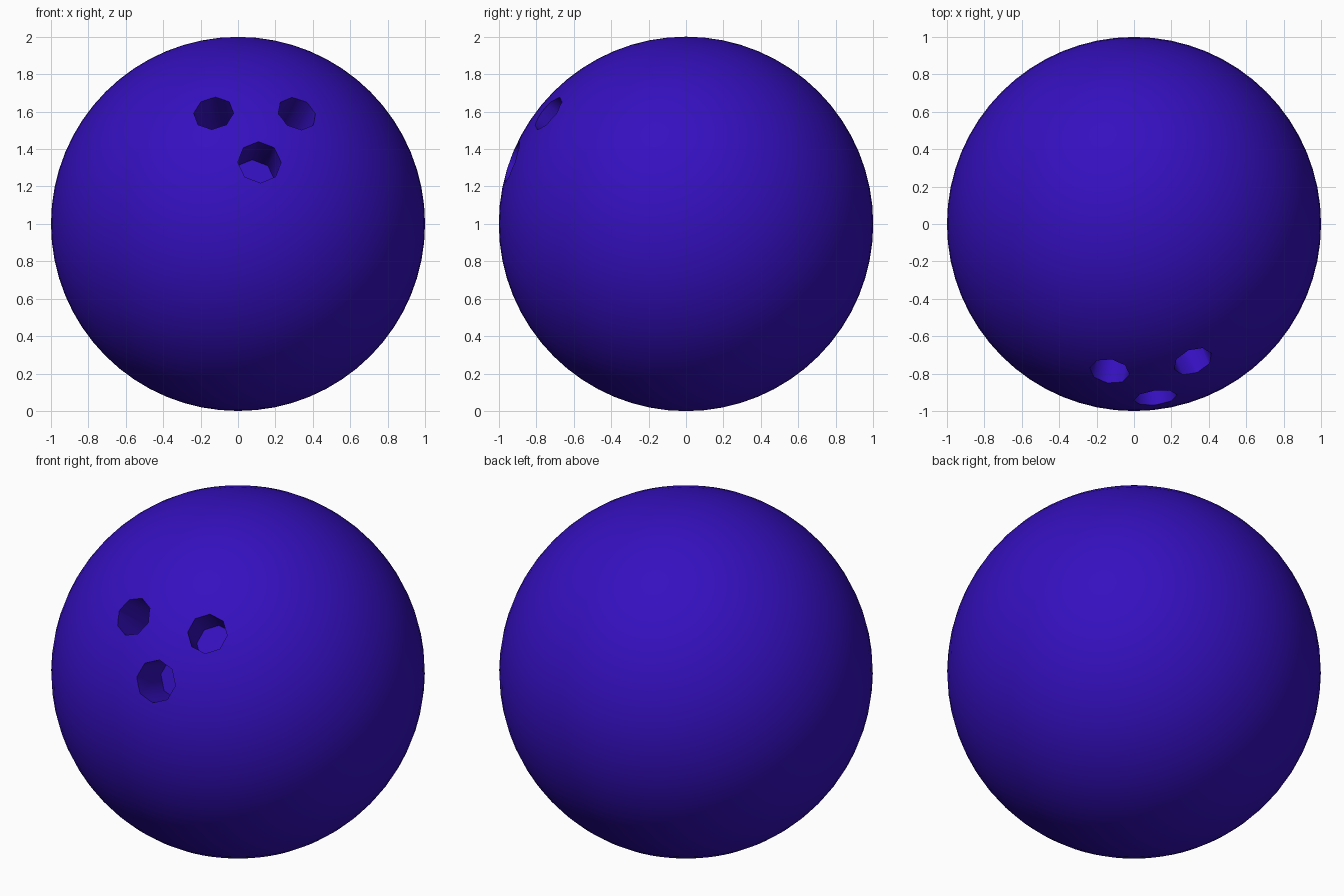
import bpy, math
from mathutils import Vector, Matrix

if "Cube" in bpy.data.objects:
    bpy.data.objects.remove(bpy.data.objects["Cube"])

CENTRE = Vector((0, 0, 1))

mat = bpy.data.materials.new("deep_blue")
mat.diffuse_color = (0.035, 0.005, 0.52, 1)
mat.use_nodes = True
mat.node_tree.nodes["Principled BSDF"].inputs["Base Color"].default_value = mat.diffuse_color

# Ball
bpy.ops.mesh.primitive_uv_sphere_add(segments=64, ring_count=32, radius=1, location=CENTRE)
ball = bpy.context.object
ball.name = "ball"
ball.data.materials.append(mat)

# Eight-sided finger holes, drilled towards the centre
def drill(name, x, y, z, radius, depth):
    axis = (Vector((x, y, z)) - CENTRE).normalized()
    side = Vector((0, 0, 1)).cross(axis).normalized()
    up = axis.cross(side)
    length = depth + 0.2
    bpy.ops.mesh.primitive_cylinder_add(vertices=8, radius=radius, depth=length)
    cutter = bpy.context.object
    cutter.name = name
    cutter.data.materials.append(mat)
    rot = Matrix((side, up, axis)).transposed().to_4x4()
    cutter.matrix_world = Matrix.Translation(CENTRE + axis * (1 - depth + length / 2)) @ rot
    bpy.context.view_layer.update()
    mod = ball.modifiers.new(name, 'BOOLEAN')
    mod.operation = 'DIFFERENCE'
    mod.solver = 'EXACT'
    mod.object = cutter
    bpy.context.view_layer.objects.active = ball
    bpy.ops.object.modifier_apply(modifier=name)
    bpy.data.objects.remove(cutter)

drill("finger_hole_left", -0.13, -0.785, 1.59, 0.108, 0.3)
drill("finger_hole_right", 0.315, -0.735, 1.59, 0.108, 0.3)
drill("thumb_hole", 0.115, -0.93, 1.33, 0.117, 0.3)

# Smooth ball and hole walls, crisp hole rims
bpy.ops.object.select_all(action='DESELECT')
ball.select_set(True)
bpy.context.view_layer.objects.active = ball
bpy.ops.object.shade_smooth_by_angle(angle=math.radians(50))
